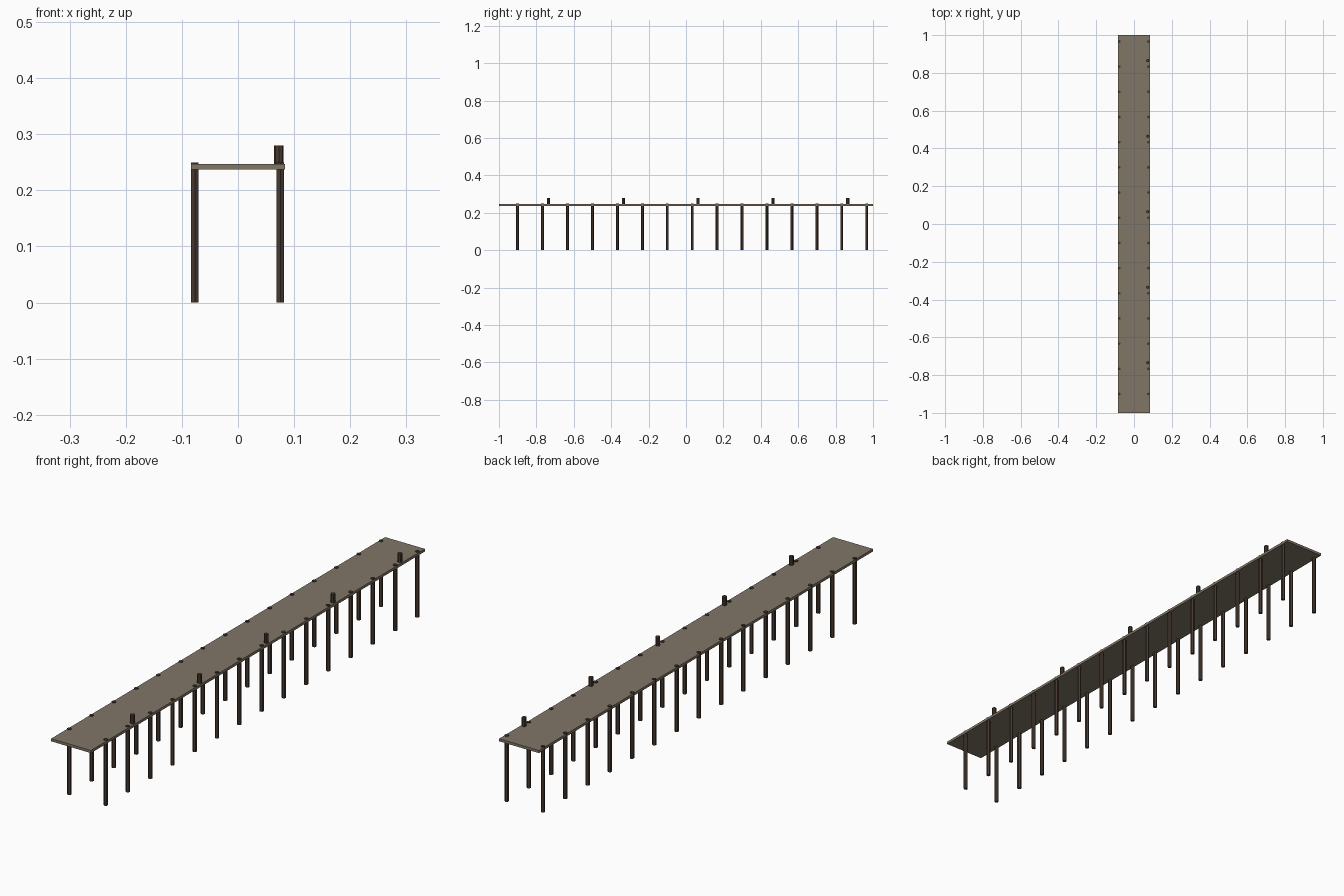
import bpy

cube = bpy.data.objects.get("Cube")
if cube:
    bpy.data.objects.remove(cube, do_unlink=True)


def material(name, color):
    mat = bpy.data.materials.new(name)
    mat.use_nodes = True
    mat.diffuse_color = (*color, 1)
    mat.node_tree.nodes["Principled BSDF"].inputs["Base Color"].default_value = (*color, 1)
    return mat


plank_wood = material("weathered_plank", (0.22, 0.18, 0.135))
dark_wood = material("dark_timber", (0.065, 0.043, 0.03))


def post(name, x, y, bottom, top, radius, sides):
    bpy.ops.mesh.primitive_cylinder_add(
        vertices=sides, radius=radius, depth=top - bottom,
        location=(x, y, (bottom + top) / 2))
    obj = bpy.context.object
    obj.name = name
    obj.data.materials.append(dark_wood)


# Long flat walkway
bpy.ops.mesh.primitive_cube_add(size=1, location=(0, 0, 0.242))
deck = bpy.context.object
deck.name = "deck"
deck.scale = (0.167, 2.0, 0.01)
bpy.ops.object.transform_apply(location=False, rotation=False, scale=True)
deck.data.materials.append(plank_wood)

# Two rows of piles whose heads poke through the deck
for i in range(15):
    y = -0.9 + i * 0.1333
    post(f"right_pile_{i + 1}", -0.077, y, 0, 0.25, 0.0077, 6)
    post(f"left_pile_{i + 1}", 0.0755, y, 0, 0.25, 0.0077, 6)

# Mooring bollards along the left edge
for i in range(5):
    post(f"bollard_{i + 1}", 0.073, -0.735 + i * 0.4, 0.245, 0.28, 0.0085, 8)
